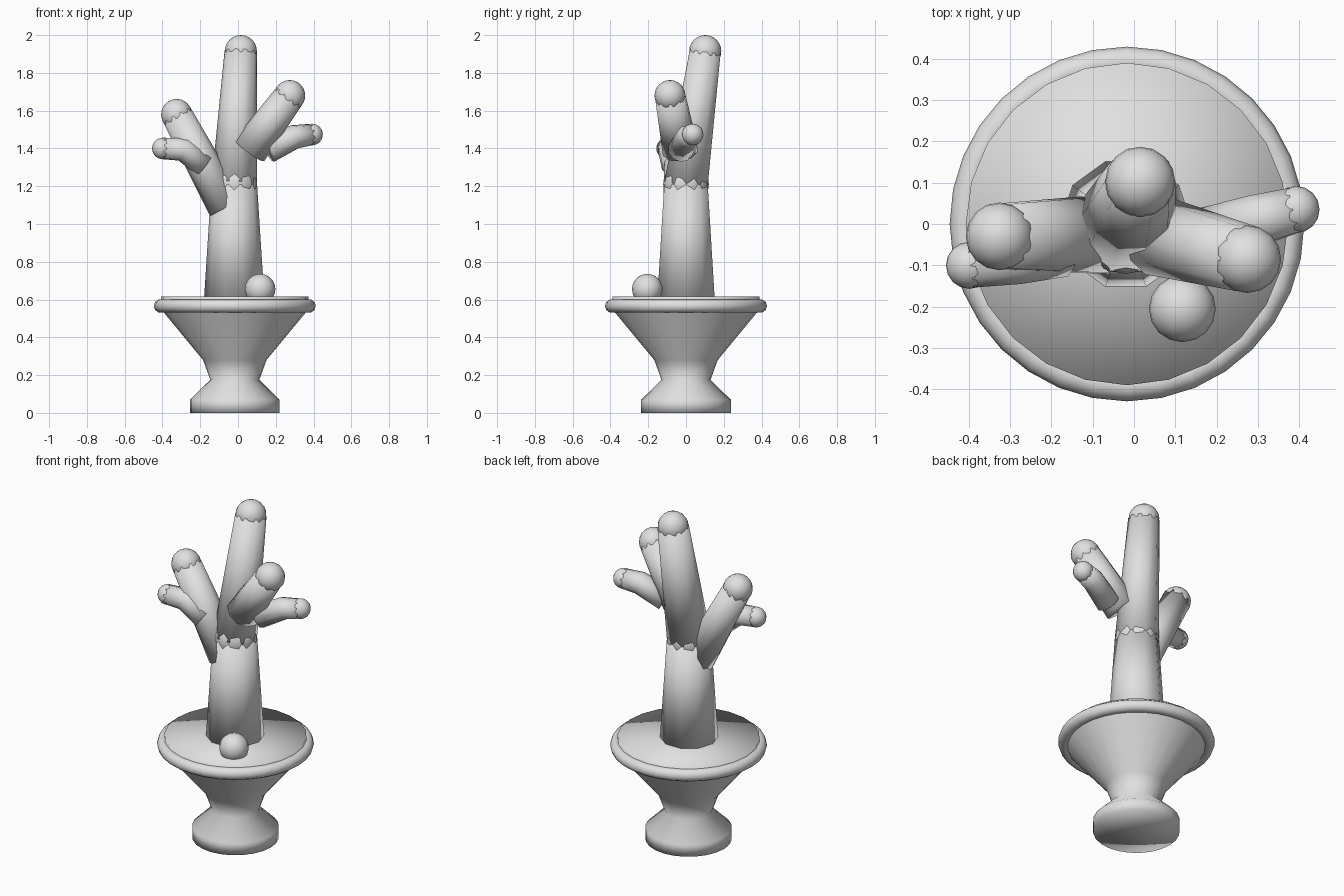
import bpy, bmesh, math
from mathutils import Vector

if "Cube" in bpy.data.objects:
    bpy.data.objects.remove(bpy.data.objects["Cube"])

grey = bpy.data.materials.new("light_grey")
grey.diffuse_color = (0.75, 0.75, 0.75, 1)
grey.use_nodes = True
grey.node_tree.nodes["Principled BSDF"].inputs["Base Color"].default_value = grey.diffuse_color
CX = -0.017  # pot axis


def finish(name, bm):
    bmesh.ops.recalc_face_normals(bm, faces=bm.faces[:])
    for f in bm.faces:
        f.smooth = True
    me = bpy.data.meshes.new(name)
    bm.to_mesh(me)
    bm.free()
    me.materials.append(grey)
    ob = bpy.data.objects.new(name, me)
    bpy.context.collection.objects.link(ob)
    return ob


def ring(bm, centre, direction, r, n):
    d = Vector(direction).normalized()
    side = Vector((0, 1, 0)).cross(d).normalized()
    up = d.cross(side)
    return [bm.verts.new(Vector(centre) + r * (math.cos(a) * side + math.sin(a) * up))
            for a in (2 * math.pi * i / n for i in range(n))]


def tube(name, points, radii, n=10):
    """Closed tube through the points with a radius at each one."""
    bm = bmesh.new()
    pts = [Vector(p) for p in points]
    rings = []
    for i, p in enumerate(pts):
        d = pts[min(i + 1, len(pts) - 1)] - pts[max(i - 1, 0)]
        rings.append(ring(bm, p, d, radii[i], n))
    for a, b in zip(rings, rings[1:]):
        for i in range(n):
            j = (i + 1) % n
            bm.faces.new((a[i], a[j], b[j], b[i]))
    bm.faces.new(rings[0])
    bm.faces.new(rings[-1])
    return finish(name, bm)


def ball(name, centre, r):
    bm = bmesh.new()
    bmesh.ops.create_uvsphere(bm, u_segments=16, v_segments=12, radius=r)
    bmesh.ops.translate(bm, verts=bm.verts[:], vec=centre)
    return finish(name, bm)


# Pot: stacked rings, with a flat filled top
profile = [(0.237, 0), (0.237, 0.07), (0.13, 0.175), (0.168, 0.28),
           (0.375, 0.53), (0.39, 0.565), (0.39, 0.615)]
bm = bmesh.new()
N = 24
rings = [ring(bm, (CX, 0, z), (0, 0, 1), r, N) for r, z in profile]
for a, b in zip(rings, rings[1:]):
    for i in range(N):
        j = (i + 1) % N
        bm.faces.new((a[i], a[j], b[j], b[i]))
for rg, z in ((rings[0], 0), (rings[-1], 0.615)):
    c = bm.verts.new((CX, 0, z))
    for i in range(N):
        bm.faces.new((rg[i], rg[(i + 1) % N], c))
finish("pot", bm)

# Rounded rim
bm = bmesh.new()
M, K = 32, 10
grid = [[bm.verts.new((CX + (0.393 + 0.036 * math.cos(v)) * math.cos(u),
                       (0.393 + 0.036 * math.cos(v)) * math.sin(u),
                       0.566 + 0.036 * math.sin(v)))
         for v in (2 * math.pi * k / K for k in range(K))]
        for u in (2 * math.pi * m / M for m in range(M))]
for m in range(M):
    for k in range(K):
        a, b = grid[m], grid[(m + 1) % M]
        l = (k + 1) % K
        bm.faces.new((a[k], b[k], b[l], a[l]))
finish("pot_rim", bm)

# Trunk and upper stem, each with a ball joint at the top
tube("trunk", [(-0.02, 0, 0.6), (-0.02, 0, 1.21)], [0.16, 0.121])
ball("trunk_joint", (-0.02, 0, 1.21), 0.121)
tube("upper_stem", [(-0.02, 0, 1.21), (0.015, 0.102, 1.915)], [0.121, 0.086])
ball("upper_stem_tip", (0.015, 0.102, 1.915), 0.085)

# Arms and their side shoots: points, radii
arms = {
    "left_arm": ([(-0.06, -0.025, 1.09), (-0.325, -0.03, 1.58)], [0.1, 0.082]),
    "left_shoot": ([(-0.18, -0.065, 1.31), (-0.29, -0.085, 1.395), (-0.398, -0.1, 1.4)],
                   [0.066, 0.064, 0.057]),
    "right_arm": ([(0.06, -0.03, 1.39), (0.274, -0.085, 1.68)], [0.098, 0.082]),
    "right_shoot": ([(0.16, -0.03, 1.39), (0.3, 0.01, 1.462), (0.392, 0.035, 1.474)],
                    [0.068, 0.064, 0.057]),
}
for name, (pts, radii) in arms.items():
    tube(name, pts, radii)
    ball(name + "_tip", pts[-1], radii[-1])

# Small round bud on the soil
ball("bud", (0.117, -0.205, 0.655), 0.081)
